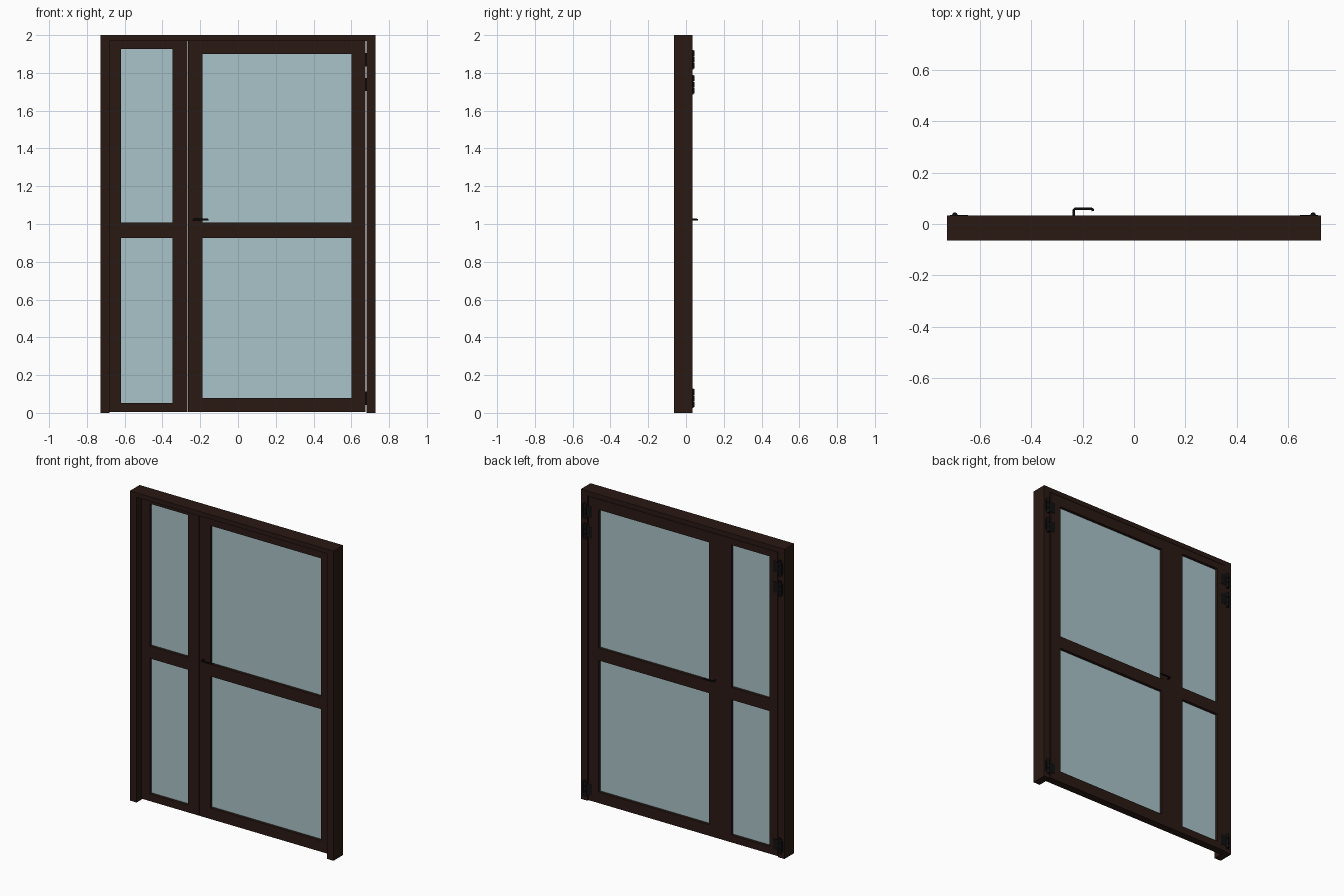
import bpy
from mathutils import Vector

if "Cube" in bpy.data.objects:
    bpy.data.objects.remove(bpy.data.objects["Cube"])


def material(name, rgb):
    m = bpy.data.materials.new(name)
    m.diffuse_color = (*rgb, 1)
    m.use_nodes = True
    m.node_tree.nodes["Principled BSDF"].inputs["Base Color"].default_value = m.diffuse_color
    return m


WOOD = material("dark_wood", (0.023, 0.010, 0.007))
GLASS = material("pale_glass", (0.40, 0.55, 0.58))
METAL = material("black_metal", (0.006, 0.005, 0.005))

BACK, FRONT = 0.034, -0.064      # outer frame depth
LEAF_FRONT = -0.014              # leaves sit flush with the back


def box(name, x, y, z, mat):
    lo, hi = Vector((x[0], y[0], z[0])), Vector((x[1], y[1], z[1]))
    bpy.ops.mesh.primitive_cube_add(size=1, location=(lo + hi) / 2)
    o = bpy.context.object
    o.name = name
    o.scale = hi - lo
    bpy.ops.object.transform_apply(location=False, rotation=False, scale=True)
    o.data.materials.append(mat)
    return o


def leaf(name, x, glass_x, glass_z):
    """Door leaf: two stiles, three rails, two panes."""
    y, z = (LEAF_FRONT, BACK), (0.006, 1.968)
    mid = (0.927, 1.007)
    box(name + "_left_stile", (x[0], glass_x[0]), y, z, WOOD)
    box(name + "_right_stile", (glass_x[1], x[1]), y, z, WOOD)
    for part, span in (("bottom_rail", (z[0], glass_z[0])), ("middle_rail", mid),
                       ("top_rail", (glass_z[1], z[1]))):
        box(f"{name}_{part}", glass_x, y, span, WOOD)
    for part, span in (("lower_pane", (glass_z[0], mid[0])), ("upper_pane", (mid[1], glass_z[1]))):
        box(f"{name}_{part}", glass_x, (0.004, 0.016), span, GLASS)


def cylinder(name, r, depth, loc, rot=(0, 0, 0)):
    bpy.ops.mesh.primitive_cylinder_add(vertices=16, radius=r, depth=depth, location=loc, rotation=rot)
    o = bpy.context.object
    o.name = name
    o.data.materials.append(METAL)
    bpy.ops.object.shade_smooth_by_angle()


# Outer frame, open at the floor
box("left_jamb", (-0.727, -0.680), (FRONT, BACK), (0, 2), WOOD)
box("right_jamb", (0.680, 0.727), (FRONT, BACK), (0, 2), WOOD)
box("head", (-0.680, 0.680), (FRONT, BACK), (1.970, 2), WOOD)

# Narrow and wide leaves
leaf("narrow_leaf", (-0.679, -0.268), (-0.619, -0.348), (0.053, 1.926))
leaf("wide_leaf", (-0.266, 0.674), (-0.188, 0.601), (0.078, 1.900))

# Hinges: thin plates with a three-part knuckle on both jambs
for side, s in (("left", -1), ("right", 1)):
    for i, zc in enumerate((0.078, 1.738, 1.870)):
        name = f"{side}_hinge_{i + 1}"
        xs = sorted((s * 0.646, s * 0.716))
        box(name + "_plate", xs, (BACK - 0.002, BACK + 0.002), (zc - 0.035, zc + 0.035), METAL)
        for k in (-1, 0, 1):
            cylinder(f"{name}_knuckle_{k + 2}", 0.011, 0.030, (s * 0.697, BACK, zc + k * 0.033))
        cylinder(name + "_pin", 0.007, 0.104, (s * 0.697, BACK, zc))

# Bent lever handles on both faces of the wide leaf
for name, y0, d in (("back_handle", BACK, 1), ("front_handle", LEAF_FRONT, -1)):
    path = [(-0.234, -0.004), (-0.234, 0.021), (-0.230, 0.025), (-0.166, 0.025),
            (-0.161, 0.023), (-0.160, 0.016)]
    c = bpy.data.curves.new(name, "CURVE")
    c.dimensions = "3D"
    c.bevel_depth = 0.005
    c.bevel_resolution = 2
    c.use_fill_caps = True
    sp = c.splines.new("POLY")
    sp.points.add(len(path) - 1)
    for p, (x, y) in zip(sp.points, path):
        p.co = (x, y0 + d * y, 1.023, 1)
    c.materials.append(METAL)
    bpy.context.collection.objects.link(bpy.data.objects.new(name, c))
